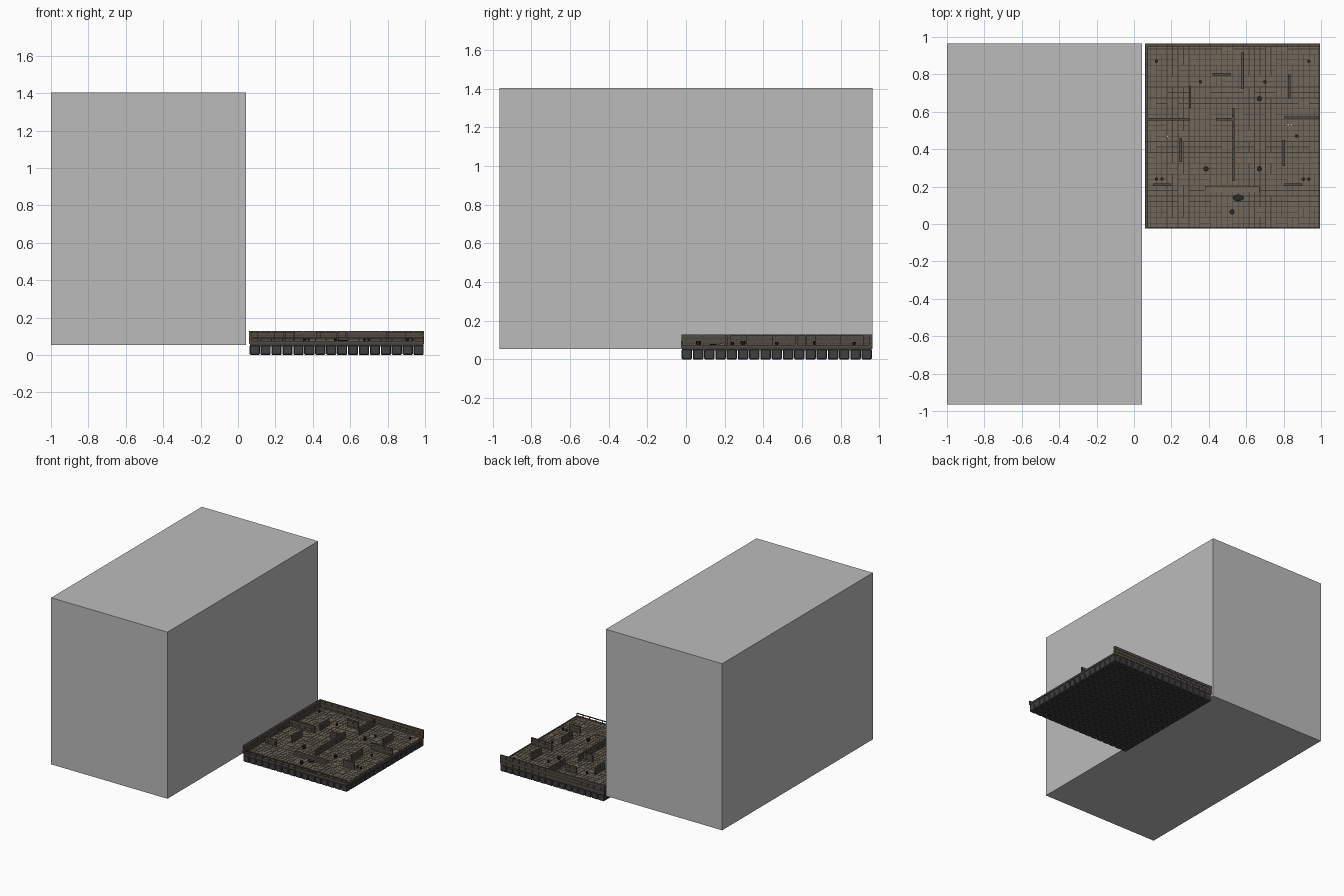
import bpy, bmesh, random
from mathutils import Matrix, Vector

random.seed(4)
if "Cube" in bpy.data.objects:
    bpy.data.objects.remove(bpy.data.objects["Cube"])


def material(name, rgb):
    m = bpy.data.materials.new(name)
    m.use_nodes = True
    m.diffuse_color = (*rgb, 1)
    m.node_tree.nodes["Principled BSDF"].inputs["Base Color"].default_value = (*rgb, 1)
    return m


GREY = material("plain grey", (0.5, 0.5, 0.5))
TILE = material("brown floor stone", (0.17, 0.14, 0.105))
GROUT = material("dark grout", (0.05, 0.043, 0.035))
BASE = material("charcoal block", (0.05, 0.05, 0.052))
BRICK = material("dark wall stone", (0.085, 0.073, 0.06))
IRON = material("black iron", (0.02, 0.022, 0.022))
BONE = material("pale bone", (0.6, 0.58, 0.55))


def box(bm, x0, x1, y0, y1, z0, z1):
    size = Vector((x1 - x0, y1 - y0, z1 - z0))
    mid = Vector((x0 + x1, y0 + y1, z0 + z1)) / 2
    bmesh.ops.create_cube(bm, size=1, matrix=Matrix.Translation(mid) @ Matrix.Diagonal((*size, 1)))


def finish(bm, name, mat, bevel=0):
    me = bpy.data.meshes.new(name)
    bm.to_mesh(me)
    bm.free()
    me.materials.append(mat)
    ob = bpy.data.objects.new(name, me)
    bpy.context.collection.objects.link(ob)
    if bevel:
        mod = ob.modifiers.new("chamfer", 'BEVEL')
        mod.width = bevel
        mod.segments = 1
    return ob


# Platform extents and grid
X0, X1, Y0, Y1 = 0.06, 0.995, -0.025, 0.965
NX, NY = 16, 17
PX, PY = (X1 - X0) / NX, (Y1 - Y0) / NY
FLOOR, LOW, TOP = 0.07, 0.095, 0.13

# Large plain block
bm = bmesh.new()
box(bm, -1, 0.043, -0.965, 0.965, 0.053, 1.404)
finish(bm, "large_block", GREY)

# Chamfered foundation blocks
bm = bmesh.new()
for i in range(NX):
    for j in range(NY):
        x, y = X0 + i * PX, Y0 + j * PY
        box(bm, x + 0.002, x + PX - 0.002, y + 0.002, y + PY - 0.002, 0, 0.053)
finish(bm, "foundation_blocks", BASE, 0.005)

# Slab carrying the paving
bm = bmesh.new()
box(bm, X0 + 0.004, X1 - 0.004, Y0 + 0.004, Y1 - 0.004, 0.045, FLOOR - 0.005)
finish(bm, "floor_slab", GROUT)

# Paving: each cell is split into four, two wide or two long stones
bm = bmesh.new()
GAP = 0.0018
for i in range(NX):
    for j in range(NY):
        cuts = random.choice([(2, 2), (2, 2), (1, 2), (2, 1)])
        sx, sy = PX / cuts[0], PY / cuts[1]
        for a in range(cuts[0]):
            for b in range(cuts[1]):
                x, y = X0 + i * PX + a * sx, Y0 + j * PY + b * sy
                h = FLOOR + random.uniform(-0.002, 0.001)
                box(bm, x + GAP, x + sx - GAP, y + GAP, y + sy - GAP, 0.06, h)
finish(bm, "paving_stones", TILE)


def wall(name, along, fixed, start, end, thick, z1, courses):
    """Staggered brick wall along x or y, with a thin mortar core."""
    bm = bmesh.new()
    core = bmesh.new()
    t = thick / 2
    h = (z1 - FLOOR + 0.01) / courses

    def put(mesh, s, e, half, za, zb):
        if along == "x":
            box(mesh, s, e, fixed - half, fixed + half, za, zb)
        else:
            box(mesh, fixed - half, fixed + half, s, e, za, zb)

    for c in range(courses):
        z = FLOOR - 0.01 + c * h
        s = start
        step = PX / 2 if c % 2 else PX
        while s < end - 0.004:
            e = min(s + step, end)
            put(bm, s + 0.001, e - 0.001, t, z + 0.001, z + h - 0.001)
            s, step = e, PX
    put(core, start + 0.002, end - 0.002, t * 0.7, FLOOR - 0.01, z1 - 0.003)
    finish(bm, name, BRICK)
    finish(core, name + "_core", GROUT)


# Tall boundary walls and low parapets
wall("left_boundary", "y", X0 + 0.008, Y0, Y1, 0.016, TOP, 3)
wall("back_boundary", "x", Y1 - 0.008, X0, X1, 0.016, TOP, 3)
wall("front_curb", "x", Y0 + 0.005, X0, X1, 0.01, FLOOR + 0.006, 1)
wall("side_curb", "y", X1 - 0.005, Y0, Y1, 0.01, FLOOR + 0.006, 1)

# Open railing along the two low edges
bm = bmesh.new()
for i in range(NX + 1):
    x = min(X0 + i * PX, X1 - 0.006)
    box(bm, x, x + 0.006, Y0, Y0 + 0.006, FLOOR, LOW)
box(bm, X0, X1, Y0, Y0 + 0.006, LOW - 0.006, LOW)
finish(bm, "front_railing", BRICK)

# Interior walls
partitions = [
    ("y", 0.53, 0.23, 0.62), ("y", 0.25, 0.33, 0.46), ("y", 0.58, 0.72, 0.92),
    ("y", 0.80, 0.31, 0.45), ("y", 0.83, 0.67, 0.80), ("y", 0.30, 0.62, 0.74),
    ("x", 0.56, 0.07, 0.30), ("x", 0.57, 0.80, 0.99), ("x", 0.56, 0.44, 0.53),
    ("x", 0.80, 0.42, 0.52), ("x", 0.21, 0.10, 0.20), ("x", 0.21, 0.80, 0.90),
]
for n, (along, fixed, s, e) in enumerate(partitions):
    wall(f"partition_{n + 1}", along, fixed, s, e, 0.012, 0.125, 3)

# Broad steps in front of the middle wall
bm = bmesh.new()
for k in range(3):
    box(bm, 0.38, 0.67, 0.165 + k * 0.012, 0.20, FLOOR - 0.004, FLOOR + 0.006 * (k + 1))
finish(bm, "broad_steps", TILE)


def discs(name, spots, radius, height, mat, stretch=1):
    bm = bmesh.new()
    for x, y in spots:
        place = Matrix.Translation((x, y, FLOOR + height / 2)) @ Matrix.Diagonal((stretch, 1, 1, 1))
        bmesh.ops.create_cone(bm, cap_ends=True, segments=10, radius1=radius * 0.75,
                              radius2=radius, depth=height, matrix=place)
    finish(bm, name, mat)


# Small furnishings on the floor
discs("floor_pit", [(0.557, 0.14)], 0.018, 0.009, IRON, 1.6)
discs("braziers", [(0.385, 0.295), (0.67, 0.295), (0.67, 0.67), (0.525, 0.065)], 0.014, 0.025, IRON)
corners = [(x, y) for x in (0.12, 0.935) for y in (0.24, 0.87)]
discs("urns", corners + [(0.15, 0.24), (0.905, 0.24), (0.355, 0.76), (0.70, 0.76), (0.87, 0.47)],
      0.009, 0.02, IRON)
discs("bones", [(0.18, 0.47), (0.825, 0.53), (0.84, 0.53)], 0.007, 0.01, BONE)
